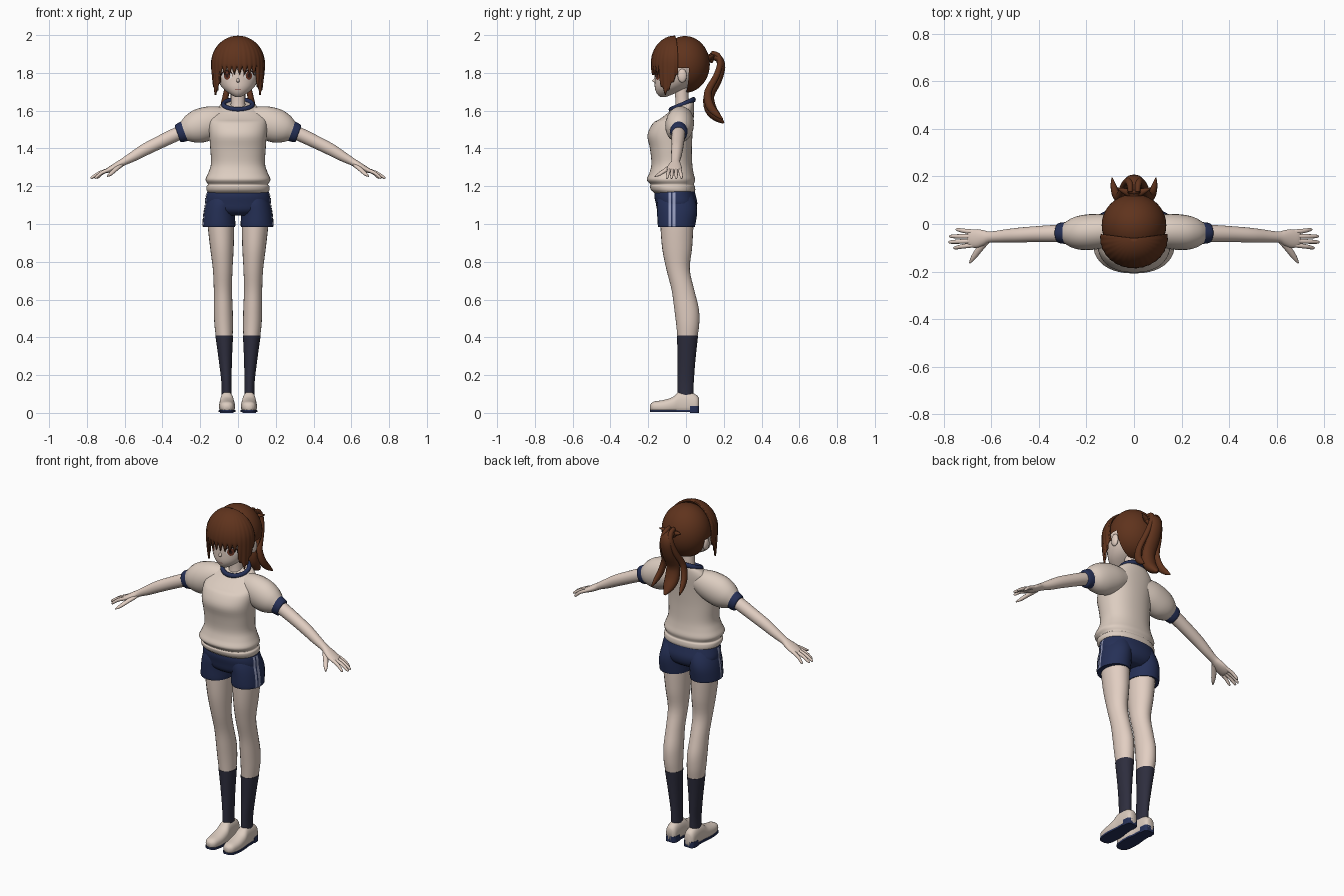
import bpy, bmesh
from math import sin, cos, pi, radians, copysign
from mathutils import Vector
from mathutils.bvhtree import BVHTree

cube = bpy.data.objects.get("Cube")
if cube:
    bpy.data.objects.remove(cube, do_unlink=True)

X, Y, Z = Vector((1, 0, 0)), Vector((0, 1, 0)), Vector((0, 0, 1))


def material(name, *rgb):
    m = bpy.data.materials.new(name)
    m.use_nodes = True
    colour = (*rgb, 1)
    m.diffuse_color = colour
    m.node_tree.nodes["Principled BSDF"].inputs["Base Color"].default_value = colour
    return m


SKIN = material("skin", .76, .62, .54)
SHIRT = material("off white cloth", .72, .61, .53)
NAVY = material("navy cloth", .019, .03, .095)
SOCK = material("dark sock", .027, .027, .048)
HAIR = material("brown hair", .115, .033, .012)
STRIPE = material("pale stripe", .3, .33, .5)
WHITE = material("eye white", .8, .75, .72)
IRIS = material("brown iris", .16, .04, .02)
DARK = material("dark lash", .03, .012, .01)
LIP = material("lip", .4, .2, .17)


def finish(name, bm, mat, mirror=False, thick=0):
    """Turn a bmesh into a smooth shaded object."""
    me = bpy.data.meshes.new(name)
    bm.to_mesh(me)
    bm.free()
    me.materials.append(mat)
    for p in me.polygons:
        p.use_smooth = True
    me.set_sharp_from_angle(angle=radians(50))
    ob = bpy.data.objects.new(name, me)
    bpy.context.collection.objects.link(ob)
    if thick:
        ob.modifiers.new("thickness", 'SOLIDIFY').thickness = thick
    if mirror:
        ob.modifiers.new("mirror", 'MIRROR').use_clip = False
    return ob


def sheet(name, rows, mat, wrap=True, caps=True, facing=None, **opts):
    """Skin a list of equal vertex rows with quads."""
    bm = bmesh.new()
    grid = [[bm.verts.new(p) for p in row] for row in rows]
    n = len(grid[0])
    for lower, upper in zip(grid, grid[1:]):
        for i in range(n if wrap else n - 1):
            j = (i + 1) % n
            bm.faces.new((lower[i], lower[j], upper[j], upper[i]))
    if caps:
        bm.faces.new(grid[0])
        bm.faces.new(grid[-1])
    bmesh.ops.remove_doubles(bm, verts=bm.verts, dist=1e-5)
    bmesh.ops.recalc_face_normals(bm, faces=bm.faces)
    if facing and sum(f.normal.dot(facing) for f in bm.faces) < 0:
        bmesh.ops.reverse_faces(bm, faces=bm.faces)
    return finish(name, bm, mat, **opts)


def smooth_rows(rows, k):
    """Catmull-Rom interpolation through the section rows."""
    out = []
    last = len(rows) - 1
    for i in range(last):
        a, b, c, d = (rows[min(max(i + o, 0), last)] for o in (-1, 0, 1, 2))
        for s in range(k):
            t = s / k
            out.append([q + t / 2 * (r - p + t * (2 * p - 5 * q + 4 * r - s4 + t * (3 * (q - r) + s4 - p)))
                        for p, q, r, s4 in zip(a, b, c, d)])
    return out + [list(rows[-1])]


def tube(name, rows, mat, u=X, v=None, n=24, k=3, power=1, warp=None, **opts):
    """Loft ellipses; a row is x, y, z, radius along u, radius along v."""
    path = smooth_rows(rows, k)
    mid = [Vector(r[:3]) for r in path]
    rings = []
    for i, r in enumerate(path):
        along = mid[min(i + 1, len(mid) - 1)] - mid[max(i - 1, 0)]
        w = v or along.cross(u).normalized()
        ring = []
        for s in range(n):
            a = 2 * pi * s / n
            ca, sa = (copysign(abs(f) ** power, f) for f in (cos(a), sin(a)))
            p = mid[i] + u * (max(r[3], .001) * ca) + w * (max(r[4], .001) * sa)
            if warp:
                warp(p)
            ring.append(p)
        rings.append(ring)
    return sheet(name, rings, mat, **opts)


def plate(name, targets, rows, ray, mat, lift=.003, wrap=False, mirror=True):
    """Project a thin painted detail onto the surface of the targets."""
    trees = [BVHTree.FromPolygons([p.co for p in t.data.vertices],
                                  [tuple(f.vertices) for f in t.data.polygons]) for t in targets]

    def drop(p):
        start = p - ray
        hits = [h for h in (tree.ray_cast(start, ray) for tree in trees) if h[0]]
        return min(hits, key=lambda h: h[3])[0] - ray * lift if hits else p
    return sheet(name, [[drop(p) for p in r] for r in rows], mat, wrap=wrap,
                 caps=False, facing=-ray, mirror=mirror)


def disc(x, z, rx, rz):
    return [[Vector((x + rx * q / 4 * cos(a * pi / 10), 0, z + rz * q / 4 * sin(a * pi / 10)))
             for a in range(20)] for q in range(5)]


def ball(name, centre, radii, mat, cut=None, **opts):
    bm = bmesh.new()
    bmesh.ops.create_uvsphere(bm, u_segments=40, v_segments=24, radius=1)
    for p in bm.verts:
        p.co = Vector(c + r * q for c, r, q in zip(centre, radii, p.co))
    if cut:
        bmesh.ops.delete(bm, geom=[p for p in bm.verts if cut(p.co)], context='VERTS')
    return finish(name, bm, mat, **opts)


# Head, neck, ears and nose
head = tube("head", [(0, -.122, 1.672, .012, .014), (0, -.108, 1.69, .045, .046), (0, -.08, 1.72, .082, .085),
                     (0, -.055, 1.76, .106, .111), (0, -.045, 1.8, .115, .12), (0, -.04, 1.86, .118, .12),
                     (0, -.04, 1.92, .09, .09), (0, -.04, 1.96, .03, .03)], SKIN, v=Y, n=32)
tube("neck", [(0, -.02, 1.58, .045, .042), (0, -.02, 1.64, .038, .036), (0, -.025, 1.74, .038, .036)], SKIN, v=Y)
ball("ears", (.118, -.02, 1.785), (.014, .024, .036), SKIN, mirror=True)
tube("nose", [(0, -.158, 1.775, .004, .004), (0, -.166, 1.758, .009, .013), (0, -.16, 1.748, .006, .006)],
     SKIN, v=Y, n=12)

# Painted face
for label, mat, dz, rx, rz, lift in (("lashes", DARK, .006, .03, .025, .001), ("eye_whites", WHITE, 0, .027, .023, .002),
                                     ("irises", IRIS, 0, .017, .022, .003), ("pupils", DARK, 0, .008, .011, .004)):
    plate(label, [head], disc(.058, 1.785 + dz, rx, rz), Y, mat, lift, wrap=True)
plate("mouth", [head], disc(0, 1.712, .018, .003), Y, LIP, .002, wrap=True, mirror=False)


# Fringe with pointed strands and long side locks
def fringe_end(deg):
    tooth = abs((deg / 6 + .4) % 2 - 1)
    if abs(deg) > 46:
        return 1.675 + abs(abs(deg) - 66) * .0035 + .018 * tooth
    return 1.785 + .045 * tooth


def fringe_point(deg, t):
    a = radians(deg)
    if t < .6:
        r, z = sin(t / .6 * pi / 2), 1.85 + .147 * cos(t / .6 * pi / 2)
    else:
        s = (t - .6) / .4
        r, z = 1 - .07 * s * s, 1.85 - s * (1.85 - fringe_end(deg))
    r *= 1 - .012 * t * cos((deg / 6 + .4) * pi)
    return Vector((.142 * r * sin(a), -.06 - .126 * r * cos(a), z))


sheet("fringe", [[fringe_point(d, j / 20) for d in range(-98, 99, 2)] for j in range(21)], HAIR,
      wrap=False, caps=False, facing=-Y, thick=.01)

# Back hair and ponytail
ball("back_hair", (0, -.005, 1.845), (.136, .131, .15), HAIR, cut=lambda p: p.y < 0 and p.z < 1.815)
tail = [(0, .1, 1.87, .02, .02), (0, .14, 1.885, .026, .018), (0, .175, 1.873, .034, .02), (0, .186, 1.83, .036, .022),
        (0, .165, 1.76, .038, .024), (0, .122, 1.68, .04, .028), (0, .13, 1.61, .042, .032),
        (0, .165, 1.565, .032, .024), (0, .2, 1.535, .006, .005)]
tube("ponytail", tail, HAIR, n=20)
tube("ponytail_strands", [(.012 + .22 * (1.9 - z), y - .006, z + .02, a * .4, b * .7) for _, y, z, a, b in tail[1:]],
     HAIR, n=14, mirror=True)
tube("hair_tufts", [(0, .125, 1.87, .018, .016), (.035, .135, 1.885, .015, .012), (.07, .15, 1.895, .003, .003)],
     HAIR, u=Y, n=10, mirror=True)
ball("hair_tie", (0, .135, 1.88), (.034, .014, .028), HAIR)


# Shirt
def neckline(p):
    p.z += (p.y + .02) * .4 * min(max((p.z - 1.54) / .09, 0), 1)


tube("shirt", [(0, -.062, 1.165, .158, .106), (0, -.068, 1.18, .167, .117), (0, -.072, 1.2, .167, .119),
               (0, -.073, 1.21, .159, .115), (0, -.08, 1.235, .172, .128), (0, -.077, 1.27, .158, .117),
               (0, -.075, 1.32, .143, .108), (0, -.08, 1.4, .147, .111), (0, -.085, 1.47, .152, .119),
               (0, -.07, 1.53, .155, .108), (0, -.045, 1.58, .145, .088), (0, -.027, 1.613, .112, .07),
               (0, -.02, 1.632, .076, .058)], SHIRT, v=Y, n=40, k=4, power=.88, warp=neckline)
tube("sleeves", [(.06, -.025, 1.56, .055, .06), (.13, -.03, 1.542, .072, .084), (.2, -.035, 1.52, .075, .09),
                 (.25, -.037, 1.503, .066, .076), (.285, -.038, 1.49, .047, .053)], SHIRT, u=Y, k=4, mirror=True)
tube("sleeve_cuffs", [(.268, -.038, 1.497, .044, .05), (.276, -.038, 1.494, .047, .055),
                      (.312, -.038, 1.48, .043, .05), (.32, -.038, 1.477, .037, .042)], NAVY, u=Y, mirror=True)
collar = [[Vector(((.077 + .012 * cos(b)) * cos(a), -.02 + (.06 + .012 * cos(b)) * sin(a),
                   1.632 + .026 * sin(a) + .014 * sin(b))) for b in (q * pi / 5 for q in range(10))]
          for a in (q * pi / 20 for q in range(41))]
sheet("collar", collar, NAVY, caps=False)

# Arms and hands
tube("arms", [(.25, -.038, 1.505, .036, .037), (.33, -.04, 1.473, .036, .036), (.42, -.043, 1.43, .033, .034),
              (.49, -.047, 1.395, .031, .032), (.55, -.051, 1.36, .027, .027), (.605, -.055, 1.33, .023, .02),
              (.63, -.058, 1.315, .031, .019), (.66, -.061, 1.298, .039, .017), (.69, -.062, 1.283, .036, .013),
              (.7, -.062, 1.278, .03, .008)], SKIN, u=Y, mirror=True)
fingers = [(-.034, .75, -.024), (-.052, .777, -.052), (-.071, .78, -.076), (-.088, .76, -.1)]
for label, (base, tip, end) in zip(("little", "ring", "middle", "index"), fingers):
    tube(label + "_fingers", [(.67, base, 1.292, .01, .01), ((.68 + tip) / 2, (base + end) / 2, 1.272, .0095, .0095),
                              (tip - .008, end, 1.247, .007, .007), (tip, end, 1.242, .002, .002)],
         SKIN, u=Y, n=10, mirror=True)
tube("thumbs", [(.62, -.07, 1.312, .013, .014), (.65, -.105, 1.288, .012, .014), (.675, -.14, 1.265, .01, .011),
                (.692, -.165, 1.252, .003, .003)], SKIN, u=Z, n=12, mirror=True)

# Shorts with side stripes
hips = tube("shorts_hips", [(0, -.05, 1.045, .1, .07), (0, -.05, 1.07, .15, .1), (0, -.05, 1.11, .172, .11),
                            (0, -.058, 1.15, .168, .11), (0, -.06, 1.185, .158, .103)], NAVY, v=Y, n=40, power=.9)
cuffs = tube("shorts_legs", [(.1, -.05, .985, .085, .097), (.1, -.05, 1.0, .086, .1), (.098, -.047, 1.06, .083, .106),
                             (.088, -.05, 1.11, .082, .104), (.08, -.055, 1.16, .07, .09)], NAVY, v=Y, mirror=True)
for label, front, back in (("front_stripes", -.092, -.08), ("back_stripes", -.072, -.055)):
    plate(label, [hips, cuffs], [[Vector((.3, y, .986 + q * .018)) for y in (front, back)] for q in range(11)],
          -X, STRIPE)

# Legs and socks
leg = [(.092, -.048, 1.05, .07, .088), (.09, -.048, .985, .07, .087), (.085, -.047, .87, .062, .079),
       (.081, -.042, .76, .052, .062), (.08, -.016, .65, .048, .06), (.078, .003, .55, .05, .065),
       (.076, .009, .47, .049, .061), (.073, .008, .41, .045, .054)]
sock = [leg[-1], (.067, .003, .28, .033, .045), (.061, -.002, .16, .025, .041), (.06, -.003, .06, .025, .038)]
tube("legs", leg, SKIN, v=Y, k=4, mirror=True)
tube("socks", [tuple(a + (.002 if i > 2 else 0) for i, a in enumerate(r)) for r in sock], SOCK, v=Y, k=4, mirror=True)


# Shoes with navy soles and heels
def clamp(low, high):
    def warp(p):
        p.z = min(max(p.z, low), high)
    return warp


shoe = [(.058, -.19, .03, .014, .014), (.058, -.172, .032, .033, .027), (.058, -.12, .033, .042, .035),
        (.058, -.07, .04, .041, .044), (.059, -.035, .05, .036, .062), (.06, .02, .05, .034, .06),
        (.06, .055, .045, .031, .05), (.06, .068, .045, .02, .035)]
tube("shoes", shoe, SHIRT, v=Z, k=4, power=.85, warp=clamp(.01, 1), mirror=True)
sole = [(x, y, .01, a + .002, .1) for x, y, z, a, b in shoe]
tube("soles", sole, NAVY, v=Z, k=4, power=.6, warp=clamp(.004, .015), mirror=True)
tube("heels", sole[5:], NAVY, v=Z, k=4, power=.6, warp=clamp(0, .036), mirror=True)
